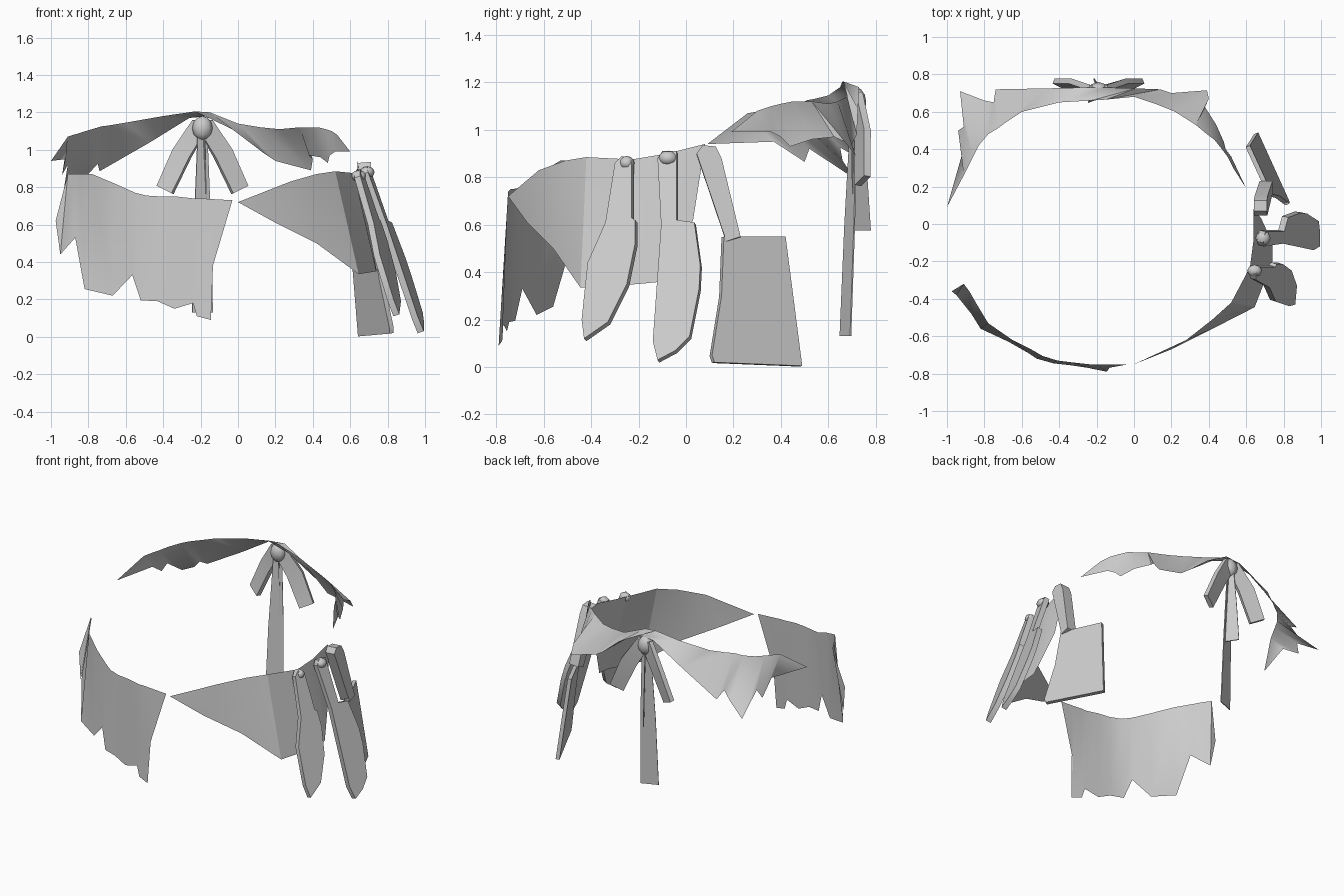
import bpy, bmesh, math
from mathutils import Vector

cube = bpy.data.objects.get("Cube")
if cube:
    bpy.data.objects.remove(cube, do_unlink=True)

# One plain grey for every part
grey = bpy.data.materials.new("plain_grey")
grey.use_nodes = True
COLOUR = (0.6, 0.6, 0.6, 1)
grey.diffuse_color = COLOUR
grey.node_tree.nodes["Principled BSDF"].inputs["Base Color"].default_value = COLOUR


def finish(name, bm, smooth_angle=35):
    """Turn a bmesh into a named, shaded object."""
    mesh = bpy.data.meshes.new(name)
    bm.to_mesh(mesh)
    bm.free()
    mesh.materials.append(grey)
    obj = bpy.data.objects.new(name, mesh)
    bpy.context.collection.objects.link(obj)
    bpy.ops.object.select_all(action="DESELECT")
    obj.select_set(True)
    bpy.context.view_layer.objects.active = obj
    bpy.ops.object.shade_smooth_by_angle(angle=math.radians(smooth_angle))
    return obj


def sheet(name, upper_edge, lower_edge, smooth_angle=60):
    """Thin cloth stretched between two edges with matching points."""
    bm = bmesh.new()
    columns = [(bm.verts.new(u), bm.verts.new(l)) for u, l in zip(upper_edge, lower_edge)]
    for (u0, l0), (u1, l1) in zip(columns, columns[1:]):
        for corners in ((u0, l0, l1), (u0, l1, u1)):
            bm.faces.new(corners)
    bmesh.ops.remove_doubles(bm, verts=bm.verts, dist=0.001)
    return finish(name, bm, smooth_angle)


def blade(name, outline, base, slope_y, slope_z, thickness):
    """Flat slab: a side outline of (y, z) laid on a leaning plane."""
    bm = bmesh.new()
    inward = Vector((-1, slope_y, slope_z)).normalized() * thickness
    face = bm.faces.new([bm.verts.new((base + slope_y * y + slope_z * z, y, z))
                         for y, z in outline])
    extruded = bmesh.ops.extrude_face_region(bm, geom=[face], use_keep_orig=True)
    moved = [item for item in extruded["geom"] if isinstance(item, bmesh.types.BMVert)]
    bmesh.ops.translate(bm, verts=moved, vec=inward)
    bmesh.ops.recalc_face_normals(bm, faces=bm.faces)
    return finish(name, bm)


def ribbon(name, path, across, thickness):
    """Strip that follows a path, with a half-width vector per point."""
    bm = bmesh.new()
    rings = []
    for i, point in enumerate(path):
        centre, side = Vector(point), Vector(across[i])
        ahead = Vector(path[min(i + 1, len(path) - 1)]) - Vector(path[max(i - 1, 0)])
        depth = ahead.cross(side).normalized() * thickness / 2
        rings.append([bm.verts.new(centre + s * side + d * depth)
                      for s, d in ((-1, -1), (1, -1), (1, 1), (-1, 1))])
    for a, b in zip(rings, rings[1:]):
        for k in range(4):
            n = (k + 1) % 4
            bm.faces.new((a[k], a[n], b[n], b[k]))
    bm.faces.new(rings[0])
    bm.faces.new(rings[-1])
    bmesh.ops.recalc_face_normals(bm, faces=bm.faces)
    return finish(name, bm)


def knob(name, centre, radii):
    """Small rounded knot."""
    bm = bmesh.new()
    bmesh.ops.create_uvsphere(bm, u_segments=8, v_segments=6, radius=1)
    bmesh.ops.scale(bm, vec=radii, verts=bm.verts)
    bmesh.ops.translate(bm, vec=centre, verts=bm.verts)
    return finish(name, bm, 60)


# Ragged cloth panel at the front right
sheet("front_right_cloth",
      [(-.03, -.75, .73), (-.12, -.75, .735), (-.2, -.75, .74), (-.24, -.75, .74),
       (-.33, -.74, .75), (-.41, -.73, .75), (-.49, -.705, .755), (-.55, -.67, .77),
       (-.65, -.62, .815), (-.78, -.53, .87), (-.84, -.43, .87), (-.88, -.36, .87),
       (-.91, -.32, .87)],
      [(-.03, -.75, .73), (-.14, -.77, .36), (-.145, -.79, .09), (-.22, -.775, .11),
       (-.24, -.77, .18), (-.34, -.755, .15), (-.43, -.745, .19), (-.52, -.72, .195),
       (-.565, -.69, .33), (-.67, -.63, .22), (-.82, -.56, .255), (-.87, -.48, .53),
       (-.95, -.38, .44)])
sheet("front_right_cloth_end",
      [(-.91, -.32, .87), (-.91, -.32, .87)],
      [(-.95, -.38, .44), (-.975, -.36, .62)])

# Tapered cloth panel wrapping round to the left side, with a crease
sheet("left_cloth",
      [(0, -.75, .72), (.28, -.62, .83), (.42, -.51, .87), (.52, -.42, .885),
       (.62, -.23, .875), (.64, -.08, .9), (.64, .08, .94)],
      [(0, -.75, .72), (.2, -.67, .61), (.42, -.56, .5), (.645, -.445, .335),
       (.74, -.2, .35), (.74, -.1, .36), (.68, .03, .62)], smooth_angle=22)

# Draped cloth across the back, with a torn lower edge
RIGHT_TIP, LEFT_TIP = (-1, .09, .94), (.6, .19, .99)
sheet("back_cloth",
      [RIGHT_TIP, (-.91, .26, 1.07), (-.88, .32, 1.08), (-.86, .36, 1.085),
       (-.83, .42, 1.095), (-.78, .48, 1.11), (-.73, .51, 1.125), (-.69, .54, 1.13),
       (-.6, .6, 1.145), (-.4, .65, 1.18), (-.23, .66, 1.205), (-.15, .665, 1.2),
       (0, .68, 1.14), (.12, .64, 1.12), (.22, .6, 1.11), (.33, .53, 1.12),
       (.39, .48, 1.12), (.43, .45, 1.12), (.47, .4, 1.11), (.5, .36, 1.1),
       (.53, .3, 1.08), LEFT_TIP],
      [RIGHT_TIP, (-.92, .37, .95), (-.94, .5, .865), (-.91, .52, .92),
       (-.93, .71, .795), (-.8, .66, .87), (-.75, .65, .925),
       (-.74, .72, .885), (-.47, .725, 1.04), (-.26, .73, 1.17), (-.15, .73, 1.18),
       (.01, .725, 1.09), (.14, .72, .98), (.2, .7, .94), (.39, .715, .89),
       (.4, .67, .95), (.38, .625, .97), (.44, .53, .96), (.48, .44, .93),
       (.49, .4, .97), (.52, .36, .99), LEFT_TIP])

# Hanging blades on the left side
blade("front_blade",
      [(-.3, .86), (-.27, .89), (-.23, .87), (-.23, .63), (-.215, .62), (-.215, .52),
       (-.25, .35), (-.33, .19), (-.43, .12), (-.44, .2), (-.415, .44), (-.34, .61)],
      base=1.045, slope_y=.33, slope_z=-.34, thickness=.035)
blade("middle_blade",
      [(-.12, .88), (-.1, .91), (-.04, .91), (-.04, .62), (.035, .61), (.06, .43),
       (.055, .33), (.015, .13), (-.045, .07), (-.12, .03), (-.14, .11), (-.105, .6)],
      base=1.03, slope_y=.22, slope_z=-.35, thickness=.035)
knob("front_blade_knob", (.645, -.25, .86), (.04, .033, .03))
knob("middle_blade_knob", (.69, -.075, .88), (.04, .042, .032))

# Strap and wide plate behind the blades
blade("rear_strap",
      [(.045, .9), (.07, .935), (.125, .93), (.15, .88), (.23, .55), (.17, .53)],
      base=.785, slope_y=0, slope_z=-.08, thickness=.07)
blade("rear_plate",
      [(.16, .55), (.42, .55), (.49, .005), (.12, .02), (.11, .05), (.15, .3)],
      base=.89, slope_y=-.46, slope_z=-.14, thickness=.025)

# Knot and ribbons at the back
MIDDLE = -.19
knob("back_knot", (MIDDLE, .715, 1.115), (.055, .045, .065))
for side, name in ((-1, "right"), (1, "left")):
    ribbon(name + "_bow_ribbon",
           [(MIDDLE + side * x, y, z) for x, y, z in
            ((.01, .72, 1.14), (.11, .745, .98), (.2, .745, .785))],
           [(.04, side * .01, side * .02), (.045, side * .02, side * .02),
            (.04, side * .02, side * .02)], .03)
ribbon("long_tail", [(MIDDLE, .71, 1.1), (MIDDLE, .69, .6), (MIDDLE, .672, .13)],
       [(-.025, -.012, 0), (-.045, -.02, 0), (-.055, -.022, 0)], .006)
ribbon("short_tail", [(MIDDLE, .72, 1.1), (MIDDLE, .73, .85), (MIDDLE, .74, .575)],
       [(.012, -.02, 0), (.02, -.03, 0), (.025, -.038, 0)], .006)
